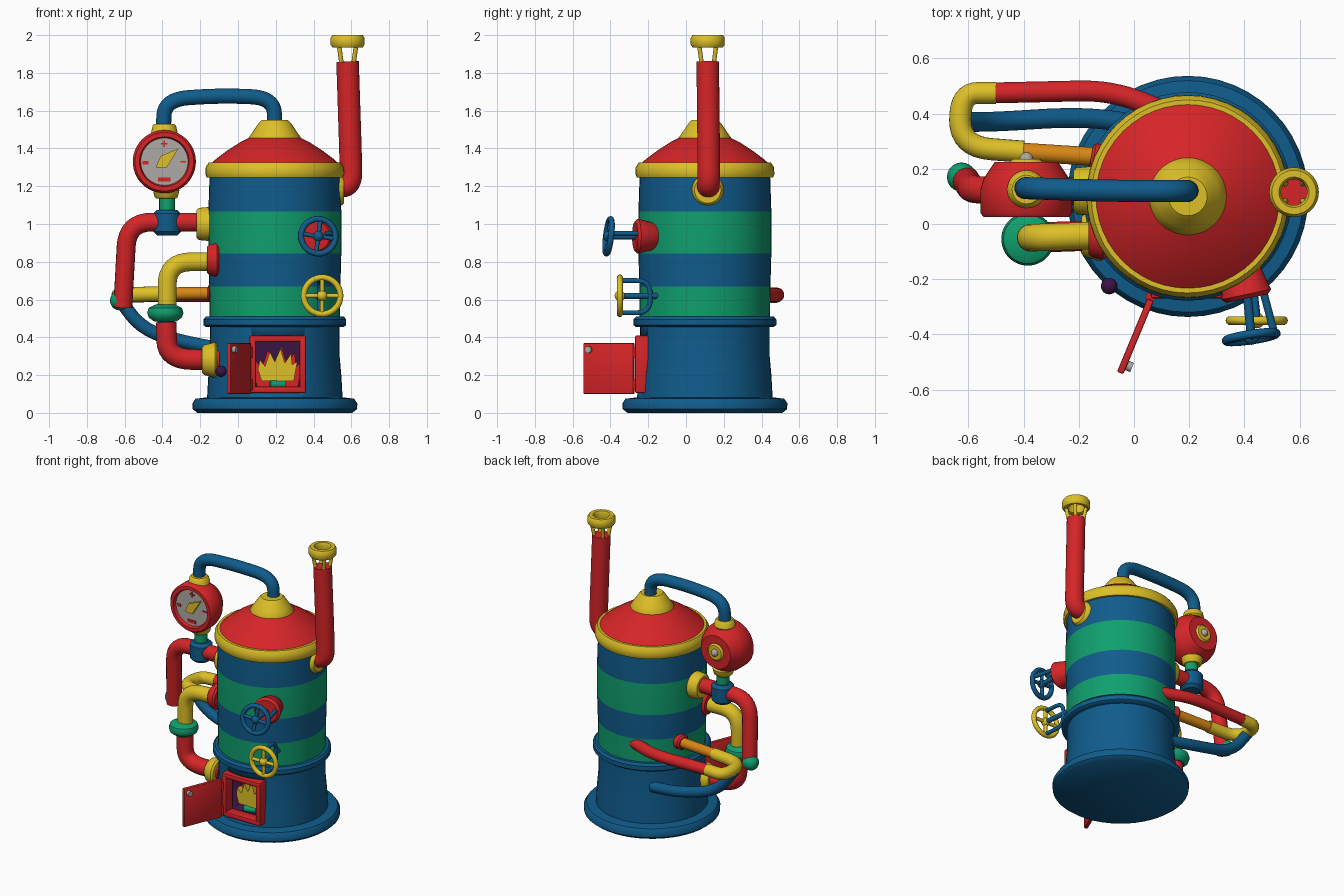
import bpy, bmesh, math
from mathutils import Vector

if "Cube" in bpy.data.objects:
    bpy.data.objects.remove(bpy.data.objects["Cube"])

def mat(name, rgb):
    m = bpy.data.materials.new(name)
    m.diffuse_color = (*rgb, 1)
    m.use_nodes = True
    m.node_tree.nodes["Principled BSDF"].inputs["Base Color"].default_value = m.diffuse_color
    return m

BLUE = mat("blue", (0.005, 0.107, 0.262))
RED = mat("red", (0.67, 0.018, 0.021))
YELLOW = mat("yellow", (0.73, 0.53, 0.02))
GREEN = mat("green", (0.005, 0.35, 0.156))
ORANGE = mat("orange", (0.68, 0.24, 0.007))
GREY = mat("grey", (0.43, 0.40, 0.38))
PURPLE = mat("dark purple", (0.045, 0.007, 0.06))
Z = Vector((0, 0, 1))
CX, CY = 0.195, 0.10   # boiler axis

def finish(name, bm, mats, angle=40):
    bmesh.ops.remove_doubles(bm, verts=bm.verts, dist=1e-5)
    bmesh.ops.recalc_face_normals(bm, faces=bm.faces)
    me = bpy.data.meshes.new(name)
    bm.to_mesh(me)
    bm.free()
    for m in mats:
        me.materials.append(m)
    ob = bpy.data.objects.new(name, me)
    bpy.context.collection.objects.link(ob)
    bpy.ops.object.select_all(action='DESELECT')
    ob.select_set(True)
    bpy.context.view_layer.objects.active = ob
    bpy.ops.object.shade_smooth_by_angle(angle=math.radians(angle))
    return ob

def lathe(name, prof, m, origin=(CX, CY, 0), axis=(0, 0, 1), n=48, closed=False):
    """Revolve (radius, height) points; m is one colour or one colour per segment."""
    q = Z.rotation_difference(Vector(axis).normalized())
    bm = bmesh.new()
    rings = [[bm.verts.new(Vector(origin) + q @ Vector((r * math.cos(2 * math.pi * i / n),
              r * math.sin(2 * math.pi * i / n), h))) for i in range(n)] for r, h in prof]
    segs = len(prof) if closed else len(prof) - 1
    cols = m if isinstance(m, list) else [m] * segs
    mats = list(dict.fromkeys(cols))
    for k in range(segs):
        a, b = rings[k], rings[(k + 1) % len(prof)]
        for i in range(n):
            j = (i + 1) % n
            f = bm.faces.new((a[i], a[j], b[j], b[i]))
            f.material_index = mats.index(cols[k])
    return finish(name, bm, mats)

def rod(name, a, b, r, m, n=20, r2=None, bev=0.0):
    a, b = Vector(a), Vector(b)
    h, r2 = (b - a).length, r if r2 is None else r2
    return lathe(name, [(0, 0), (r - bev, 0), (r, bev), (r2, h - bev), (r2 - bev, h), (0, h)], m, a, b - a, n)

def ring(name, c, axis, R, r, m):
    pr = [(R + r * math.cos(t * math.pi / 5), r * math.sin(t * math.pi / 5)) for t in range(10)]
    return lathe(name, pr, m, c, axis, 40, True)

def ball(name, c, r, m):
    lathe(name, [(r * math.sin(t * math.pi / 10), -r * math.cos(t * math.pi / 10)) for t in range(11)], m, c, n=24)

def pipe(name, pts, r, m, bend=0.12):
    """Round pipe through the points with rounded corners."""
    pts = [Vector(p) for p in pts]
    path = [pts[0]]
    for p, c, q in zip(pts, pts[1:], pts[2:]):
        a = c + (p - c).normalized() * min(bend, (p - c).length * 0.49)
        b = c + (q - c).normalized() * min(bend, (q - c).length * 0.49)
        path += [a.lerp(c, t / 8).lerp(c.lerp(b, t / 8), t / 8) for t in range(9)]
    path.append(pts[-1])
    bm = bmesh.new()
    n, prev, side = 20, None, None
    for i, p in enumerate(path):
        t = (path[min(i + 1, len(path) - 1)] - path[max(i - 1, 0)]).normalized()
        if side is None:
            side = t.orthogonal()
        side = (side - t * side.dot(t)).normalized()
        up = t.cross(side)
        cur = [bm.verts.new(p + r * (side * math.cos(k * math.tau / n) + up * math.sin(k * math.tau / n)))
               for k in range(n)]
        if prev is None:
            bm.faces.new(cur)
        else:
            for k in range(n):
                bm.faces.new((prev[k], prev[(k + 1) % n], cur[(k + 1) % n], cur[k]))
        prev = cur
    bm.faces.new(prev)
    return finish(name, bm, [m])

def box(name, lo, hi, m, bev=0.0):
    lo, hi = Vector(lo), Vector(hi)
    bm = bmesh.new()
    bmesh.ops.create_cube(bm, size=1)
    for v in bm.verts:
        v.co = Vector([(lo[i] + hi[i]) / 2 + v.co[i] * (hi[i] - lo[i]) for i in range(3)])
    if bev:
        bmesh.ops.bevel(bm, geom=bm.edges[:], offset=bev, segments=2, affect='EDGES', profile=0.5)
    return finish(name, bm, [m])

def plate(name, pts, y, depth, m):
    """Flat outline in x, z extruded backwards."""
    bm = bmesh.new()
    f = bm.faces.new([bm.verts.new((x, y, z)) for x, z in pts])
    out = bmesh.ops.extrude_face_region(bm, geom=[f])
    for v in out["geom"]:
        if isinstance(v, bmesh.types.BMVert):
            v.co.y += depth
    return finish(name, bm, [m], 20)

# Boiler
lathe("base_plate", [(0, 0), (0.41, 0), (0.435, 0.02), (0.437, 0.05), (0.42, 0.075), (0.34, 0.085), (0, 0.085)], BLUE)
lower = lathe("firebox_body", [(0, 0.06), (0.36, 0.06), (0.352, 0.2), (0.343, 0.3), (0.343, 0.48), (0, 0.48)], BLUE)
lathe("middle_ring", [(0.33, 0.455), (0.365, 0.455), (0.378, 0.465), (0.378, 0.495), (0.365, 0.51), (0.33, 0.51)], BLUE)
lathe("banded_tank", [(0.345, 0.49), (0.347, 0.67), (0.352, 0.845), (0.352, 1.065), (0.345, 1.27)],
      [GREEN, BLUE, GREEN, BLUE])
lathe("top_rim", [(0.33, 1.245), (0.36, 1.245), (0.368, 1.265), (0.366, 1.3), (0.35, 1.325), (0.32, 1.325)], YELLOW)
lathe("dome", [(0.35, 1.31), (0.31, 1.345), (0.25, 1.39), (0.18, 1.435), (0.12, 1.465)], RED)
lathe("dome_cap", [(0.14, 1.43), (0.14, 1.455), (0.115, 1.49), (0.085, 1.535), (0.07, 1.55), (0, 1.55)], YELLOW)

# Firebox opening, frame, flames and door
cut = box("firebox_cutter", (0.08, -0.45, 0.13), (0.34, 0.02, 0.39), PURPLE)
cut.hide_render = True
bpy.context.view_layer.objects.active = lower
mod = lower.modifiers.new("opening", 'BOOLEAN')
mod.operation, mod.object, mod.solver, mod.material_mode = 'DIFFERENCE', cut, 'EXACT', 'TRANSFER'
bpy.ops.object.modifier_apply(modifier="opening")
bpy.data.objects.remove(cut)
for i, (lo, hi) in enumerate([((0.06, 0.105), (0.095, 0.41)), ((0.325, 0.105), (0.36, 0.41)),
                              ((0.06, 0.105), (0.36, 0.14)), ((0.06, 0.375), (0.36, 0.41))]):
    box(f"firebox_frame_{i}", (lo[0], -0.27, lo[1]), (hi[0], -0.19, hi[1]), RED, 0.01)

def flame(name, x, z, s, y, m):
    sh = [(-.45, 0), (-.55, .35), (-.5, .65), (-.35, .45), (-.22, .9), (-.08, .6), (.08, 1), (.2, .55),
          (.38, .85), (.4, .5), (.55, .6), (.45, 0)]
    plate(name, [(x + a * s, z + b * s * 0.9) for a, b in sh], y, 0.04, m)
flame("flame_front", 0.21, 0.17, 0.19, -0.17, YELLOW)
flame("flame_back", 0.21, 0.14, 0.24, -0.08, RED)
rod("ember_log", (0.17, -0.17, 0.15), (0.25, -0.15, 0.15), 0.022, GREEN)
hinge, tip = Vector((0.06, -0.275, 0)), Vector((-0.05, -0.54, 0))
d = (tip - hinge)
door = box("firebox_door", (0, -0.0125, 0.1), (d.length, 0.0125, 0.37), RED, 0.006)
door.location, door.rotation_euler.z = hinge, math.atan2(d.y, d.x)
knob = hinge + d * 0.88
rod("door_knob", knob + Vector((0, 0, 0.335)), knob + Vector((0.03, -0.012, 0.335)), 0.018, GREY)
for z in (0.15, 0.32):
    rod("door_hinge", (0.06, -0.265, z - 0.03), (0.06, -0.265, z + 0.03), 0.018, RED, 12)
ball("side_plug", (-0.09, -0.225, 0.22), 0.03, PURPLE)

# Chimney on the right
rod("chimney_flange", (0.51, 0.115, 1.18), (0.56, 0.115, 1.18), 0.087, YELLOW, 32, 0.08, 0.01)
pipe("chimney", [(0.5, 0.115, 1.2), (0.6, 0.12, 1.2), (0.595, 0.12, 1.4), (0.58, 0.115, 1.86)], 0.06, RED, 0.08)
for sx in (-1, 1):
    for sy in (-1, 1):
        rod("chimney_strut", (0.58 + sx * .032, 0.115 + sy * .032, 1.85),
            (0.58 + sx * .047, 0.115 + sy * .047, 1.96), 0.012, YELLOW, 10)
lathe("chimney_crown", [(0.055, 1.94), (0.08, 1.935), (0.09, 1.95), (0.09, 1.985), (0.08, 2.0), (0.055, 2.0),
                        (0.047, 1.985)], YELLOW, (0.58, 0.115, 0), closed=True)

# Steam pipe and pressure gauge
GX, GY, GZ = -0.39, 0.125, 1.33
pipe("steam_pipe", [(CX, 0.12, 1.5), (0.19, 0.12, 1.67), (-0.1, 0.12, 1.68), (-0.39, 0.13, 1.66), (-0.395, 0.13, 1.48)],
     0.04, BLUE, 0.13)
lathe("gauge_case", [(0, -.01), (.05, -.01), (.06, 0), (.115, 0), (.155, .06), (.167, .1), (.167, .185), (.155, .2),
                     (.132, .2), (.125, .18), (0, .18)], [YELLOW] * 2 + [RED] * 7 + [GREY],
      (GX, 0.225, GZ), (0, -1, 0))
ball("gauge_back_bolt", (GX, 0.235, GZ), 0.025, GREY)
plate("gauge_needle", [(GX - .045, GZ - .03), (GX + .01, GZ - .035), (GX + .075, GZ + .07), (GX - .02, GZ + .03)],
      0.03, 0.018, YELLOW)
for nm, x, z, w, h in (("top", 0, .095, .034, .009), ("top_upright", 0, .095, .009, .034), ("left", -.1, -.005, .03, .018),
                       ("right", .1, 0, .03, .009), ("bottom", 0, -.095, .065, .02)):
    box("gauge_mark_" + nm, (GX + x - w / 2, 0.039, GZ + z - h / 2), (GX + x + w / 2, 0.047, GZ + z + h / 2), RED)
rod("gauge_top_collar", (GX, GY, 1.475), (GX, GY, 1.53), 0.07, YELLOW, 28, 0.062, 0.01)
rod("gauge_bottom_collar", (-0.38, GY, 1.135), (-0.38, GY, 1.19), 0.062, YELLOW, 28, 0.07, 0.01)
rod("gauge_neck", (-0.375, GY, 1.04), (-0.375, GY, 1.15), 0.042, GREEN)
rod("pipe_junction", (-0.375, GY, 0.94), (-0.375, GY, 1.075), 0.073, BLUE, 28, None, 0.02)

# Left pipes
pipe("overflow_pipe", [(-0.15, 0.12, 1.01), (-0.585, 0.12, 1.01), (-0.61, 0.16, 0.56)], 0.05, RED, 0.13)
rod("overflow_flange", (-0.22, 0.12, 1.0), (-0.14, 0.12, 1.0), 0.085, YELLOW, 32, 0.09, 0.012)
ball("overflow_end", (-0.625, 0.17, 0.595), 0.053, GREEN)
pipe("feed_pipe_upper", [(-0.1, -0.04, 0.8), (-0.375, -0.05, 0.8), (-0.375, -0.05, 0.55)], 0.05, YELLOW, 0.13)
rod("feed_flange_upper", (-0.165, -0.04, 0.81), (-0.1, -0.04, 0.81), 0.08, RED, 32, 0.09, 0.012)
rod("feed_valve_stem", (-0.38, -0.05, 0.44), (-0.38, -0.05, 0.58), 0.045, BLUE)
lathe("feed_valve", [(0, .49), (.06, .485), (.088, .505), (.096, .53), (.088, .555), (.05, .575), (0, .575)],
      GREEN, (-0.385, -0.055, 0))
pipe("feed_pipe_lower", [(-0.38, -0.05, 0.48), (-0.375, -0.05, 0.285), (-0.1, -0.04, 0.28)], 0.055, RED, 0.13)
rod("feed_flange_lower", (-0.19, -0.04, 0.28), (-0.11, -0.04, 0.28), 0.08, YELLOW, 32, 0.095, 0.012)

# Back loop of red, yellow and orange pipe with a blue drain
pipe("loop_red", [(0.13, 0.40, 0.625), (-0.08, 0.485, 0.625), (-0.52, 0.475, 0.625)], 0.038, RED)
pipe("loop_bend", [(-0.5, 0.475, 0.625), (-0.63, 0.475, 0.62), (-0.63, 0.28, 0.625), (-0.4, 0.262, 0.63)], 0.04, YELLOW, 0.14)
pipe("loop_orange", [(-0.42, 0.262, 0.63), (-0.08, 0.24, 0.635)], 0.034, ORANGE)
rod("loop_flange", (-0.155, 0.245, 0.635), (-0.10, 0.235, 0.635), 0.05, RED, 24, None, 0.01)
pipe("drain_pipe", [(0.0, 0.365, 0.33), (-0.2, 0.39, 0.355), (-0.5, 0.37, 0.43), (-0.64, 0.37, 0.62)], 0.036, BLUE, 0.17)

# Hand wheels
def hand_wheel(name, c, axis, R, m):
    c = Vector(c)
    q = Z.rotation_difference(Vector(axis).normalized())
    ring(name + "_rim", c, axis, R - 0.015, 0.016, m)
    ball(name + "_hub", c, 0.028, m)
    for k in range(4):
        a = k * math.pi / 2
        rod(f"{name}_spoke_{k}", c, c + q @ Vector((math.cos(a), math.sin(a), 0)) * (R - 0.015), 0.012, m, 10)

hand_wheel("blue_wheel", (0.425, -0.41, 0.935), (0.15, -1, 0.12), 0.107, BLUE)
rod("blue_wheel_flange", (0.385, -0.15, 0.935), (0.41, -0.27, 0.935), 0.07, RED, 32, 0.092, 0.015)
rod("blue_wheel_stem", (0.41, -0.25, 0.935), (0.425, -0.41, 0.935), 0.016, BLUE)
rod("blue_wheel_guide", (0.47, -0.25, 0.95), (0.51, -0.40, 0.95), 0.014, BLUE)
hand_wheel("yellow_wheel", (0.445, -0.35, 0.62), (0, -1, 0), 0.112, YELLOW)
rod("yellow_wheel_stem", (0.42, -0.15, 0.62), (0.445, -0.35, 0.62), 0.016, BLUE)
pipe("yellow_wheel_bracket", [(0.445, -0.34, 0.7), (0.43, -0.19, 0.7), (0.43, -0.19, 0.53), (0.445, -0.34, 0.53)],
     0.013, BLUE, 0.07)
